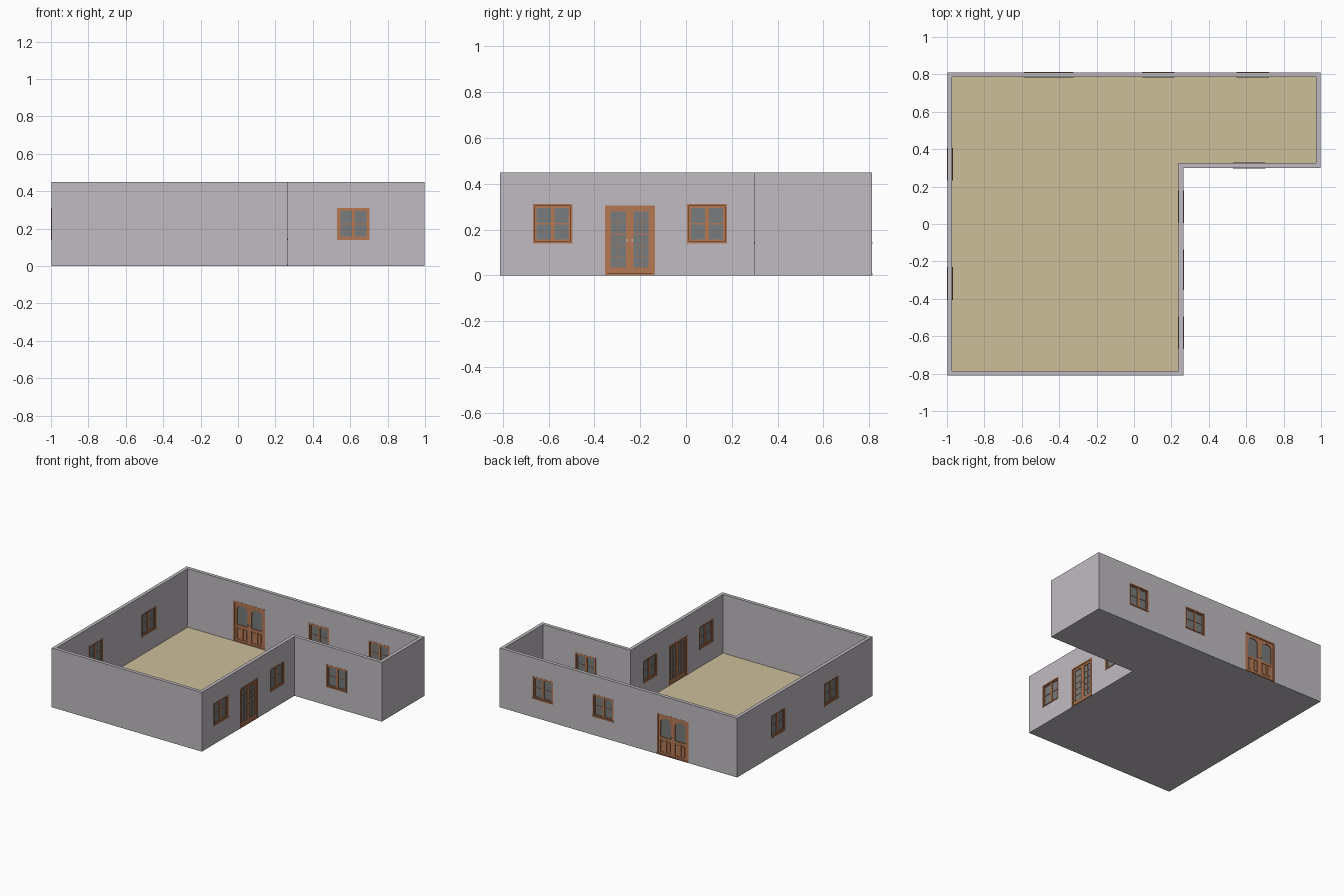
import bpy, bmesh, math
from mathutils import Matrix, Vector

if "Cube" in bpy.data.objects:
    bpy.data.objects.remove(bpy.data.objects["Cube"])

T, H, FLOOR = 0.026, 0.45, 0.005          # wall thickness, wall height, floor top
X0, X1, XM = -0.998, 0.998, 0.264          # outline of the L
Y0, Y1, YM = -0.811, 0.811, 0.30


def material(name, rgb):
    m = bpy.data.materials.new(name)
    m.diffuse_color = (*rgb, 1)
    m.use_nodes = True
    m.node_tree.nodes["Principled BSDF"].inputs["Base Color"].default_value = m.diffuse_color
    return m


WALL = material("wall grey", (0.53, 0.50, 0.54))
SAND = material("floor sand", (0.61, 0.52, 0.32))
WOOD = material("brown wood", (0.46, 0.19, 0.09))
GLASS = material("grey glass", (0.19, 0.20, 0.20))
METAL = material("handle metal", (0.55, 0.53, 0.50))


def finish(bm, name, mats, matrix=None):
    bmesh.ops.recalc_face_normals(bm, faces=bm.faces)
    me = bpy.data.meshes.new(name)
    bm.to_mesh(me)
    bm.free()
    for m in mats:
        me.materials.append(m)
    ob = bpy.data.objects.new(name, me)
    if matrix:
        ob.matrix_world = matrix
    bpy.context.collection.objects.link(ob)
    return ob


def box(bm, x0, x1, y0, y1, z0, z1, mat=0):
    c = Vector(((x0 + x1) / 2, (y0 + y1) / 2, (z0 + z1) / 2))
    s = Matrix.Diagonal((x1 - x0, y1 - y0, z1 - z0, 1))
    r = bmesh.ops.create_cube(bm, size=1, matrix=Matrix.Translation(c) @ s)
    for f in {f for v in r["verts"] for f in v.link_faces}:
        f.material_index = mat


def ring(bm, x0, x1, z0, z1, w, d, mat=0):
    """Rectangular frame of bar width w and half depth d."""
    box(bm, x0, x0 + w, -d, d, z0, z1, mat)
    box(bm, x1 - w, x1, -d, d, z0, z1, mat)
    box(bm, x0 + w, x1 - w, -d, d, z0, z0 + w, mat)
    box(bm, x0 + w, x1 - w, -d, d, z1 - w, z1, mat)


def outline(i):
    """L-shaped plan, moved inward by i."""
    return [(X0 + i, Y0 + i), (XM - i, Y0 + i), (XM - i, YM + i),
            (X1 - i, YM + i), (X1 - i, Y1 - i), (X0 + i, Y1 - i)]


# floor slab: sand on top, grey underneath
bm = bmesh.new()
f = bm.faces.new([bm.verts.new((x, y, 0)) for x, y in outline(T)])
r = bmesh.ops.extrude_face_region(bm, geom=[f])
bmesh.ops.translate(bm, vec=(0, 0, FLOOR), verts=[v for v in r["geom"] if isinstance(v, bmesh.types.BMVert)])
bm.normal_update()
for f in bm.faces:
    f.material_index = 1 if f.calc_center_median().z > FLOOR * 0.9 else 0
finish(bm, "floor", [WALL, SAND])

# walls: ring between outer and inner outline
bm = bmesh.new()
loops = [[bm.verts.new((x, y, z)) for x, y in outline(i)]
         for i, z in ((0, 0), (0, H), (T, H), (T, 0))]
for a, b in zip(loops, loops[1:] + loops[:1]):
    for k in range(6):
        n = (k + 1) % 6
        bm.faces.new((a[k], a[n], b[n], b[k]))
walls = finish(bm, "walls", [WALL])


def place(side, u):
    """Matrix at the wall centre line, local -y pointing outdoors."""
    x, y, a = {"front": (u, YM + T / 2, 0), "right": (XM - T / 2, u, 90),
               "back": (u, Y1 - T / 2, 180), "left": (X0 + T / 2, u, -90)}[side]
    return Matrix.Translation((x, y, 0)) @ Matrix.Rotation(math.radians(a), 4, "Z")


def window(name, m):
    bm = bmesh.new()
    w, z0, z1 = 0.087, 0.14, 0.311
    ring(bm, -w, w, z0, z1, 0.009, T / 2 + 0.001)
    box(bm, -w, w, -T / 2 - 0.003, T / 2 + 0.003, z0 - 0.001, z0 + 0.006)    # sill
    for a, b in ((-w + 0.009, 0), (0, w - 0.009)):                          # sashes
        ring(bm, a, b, z0 + 0.009, z1 - 0.009, 0.008, 0.007)
        box(bm, a + 0.008, b - 0.008, -0.005, 0.005, 0.223, 0.228)
    box(bm, -w + 0.01, w - 0.01, -0.002, 0.002, z0 + 0.01, z1 - 0.01, 1)     # panes
    finish(bm, name, [WOOD, GLASS], m)


def door_frame(bm, w, top):
    for s in (-1, 1):
        box(bm, min(s * w, s * (w - 0.011)), max(s * w, s * (w - 0.011)),
            -T / 2 - 0.001, T / 2 + 0.001, FLOOR, top)
    box(bm, -w + 0.011, w - 0.011, -T / 2 - 0.001, T / 2 + 0.001, top - 0.011, top)
    box(bm, -w, w, -T / 2 - 0.003, T / 2 + 0.001, 0.001, FLOOR + 0.003)      # threshold
    for s in (-1, 1):                                                       # handles
        box(bm, s * 0.011 - 0.003, s * 0.011 + 0.003, -0.014, 0.014, 0.148, 0.158, 2)


def glazed_door(name, m):
    bm = bmesh.new()
    w, top = 0.109, 0.305
    door_frame(bm, w, top)
    for a, b in ((-w + 0.011, 0), (0, w - 0.011)):
        ring(bm, a, b, FLOOR, top - 0.011, 0.016, 0.008)
        g0, g1, z0, z1 = a + 0.016, b - 0.016, 0.035, 0.29
        box(bm, g0, g1, -0.008, 0.008, FLOOR + 0.016, z0)                    # bottom rail
        box(bm, g0, g1, -0.002, 0.002, z0, z1, 1)
        c = (g0 + g1) / 2
        box(bm, c - 0.0015, c + 0.0015, -0.005, 0.005, z0, z1)
        for k in range(1, 5):
            z = z0 + (z1 - 0.012 - z0) * k / 5
            box(bm, g0, g1, -0.0045, 0.0045, z - 0.0015, z + 0.0015)
    finish(bm, name, [WOOD, GLASS, METAL], m)


def panelled_door(name, m):
    bm = bmesh.new()
    w, top = 0.133, 0.311
    door_frame(bm, w, top)
    for a, b in ((-w + 0.011, 0), (0, w - 0.011)):
        ring(bm, a, b, FLOOR, top - 0.011, 0.018, 0.008)
        g0, g1, z0, z1 = a + 0.018, b - 0.018, 0.135, top - 0.029
        c, hw = (g0 + g1) / 2, (g1 - g0) / 2
        box(bm, g0, g1, -0.002, 0.002, z0, z1, 1)                            # glass
        box(bm, g0, g1, -0.008, 0.008, z0 - 0.018, z0)                       # lock rail
        box(bm, g0, g1, -0.003, 0.003, FLOOR + 0.018, z0 - 0.018)            # recessed back
        box(bm, c - 0.006, c + 0.006, -0.008, 0.008, FLOOR + 0.018, z0 - 0.018)
        for s in (-1, 1):                                                   # raised panels
            p = c + s * (hw + 0.006) / 2
            box(bm, p - 0.011, p + 0.011, -0.007, 0.007, 0.034, z0 - 0.029)
        # arched head above the glass
        n, rise = 12, 0.032
        pts = [(c + hw * math.cos(math.pi * k / n),
                z1 - rise + (rise - 0.001) * math.sin(math.pi * k / n)) for k in range(n + 1)]
        for (xa, za), (xb, zb) in zip(pts, pts[1:]):
            q = [(xa, za), (xb, zb), (xb, z1), (xa, z1)]
            fr = [bm.verts.new((x, -0.008, z)) for x, z in q]
            bk = [bm.verts.new((x, 0.008, z)) for x, z in q]
            bm.faces.new(fr)
            bm.faces.new(bk[::-1])
            bm.faces.new((fr[0], bk[0], bk[1], fr[1]))
    finish(bm, name, [WOOD, GLASS, METAL], m)


openings = [("front", 0.617, "window"), ("right", 0.092, "window"), ("right", -0.582, "window"),
            ("right", -0.245, "glazed"), ("back", 0.129, "window"), ("back", 0.636, "window"),
            ("back", -0.456, "panelled"), ("left", 0.32, "window"), ("left", -0.318, "window")]
size = {"window": (0.086, 0.141, 0.310), "glazed": (0.108, 0.003, 0.304), "panelled": (0.132, 0.003, 0.310)}
build = {"window": window, "glazed": glazed_door, "panelled": panelled_door}

# doors, windows and the holes they sit in
cut = bmesh.new()
for i, (side, u, kind) in enumerate(openings):
    m = place(side, u)
    build[kind](f"{side}_{kind}{'' if kind == 'window' else '_door'}_{i}", m)
    w, z0, z1 = size[kind]
    tmp = bmesh.new()
    box(tmp, -w, w, -0.05, 0.05, z0, z1)
    tmp.transform(m)
    me = bpy.data.meshes.new("hole")
    tmp.to_mesh(me)
    tmp.free()
    cut.from_mesh(me)
    bpy.data.meshes.remove(me)
cutter = finish(cut, "hole_cutter", [WALL])
cutter.hide_render = True
mod = walls.modifiers.new("holes", "BOOLEAN")
mod.operation, mod.solver, mod.object = "DIFFERENCE", "EXACT", cutter
bpy.context.view_layer.objects.active = walls
bpy.ops.object.modifier_apply(modifier=mod.name)
bpy.data.objects.remove(cutter)
